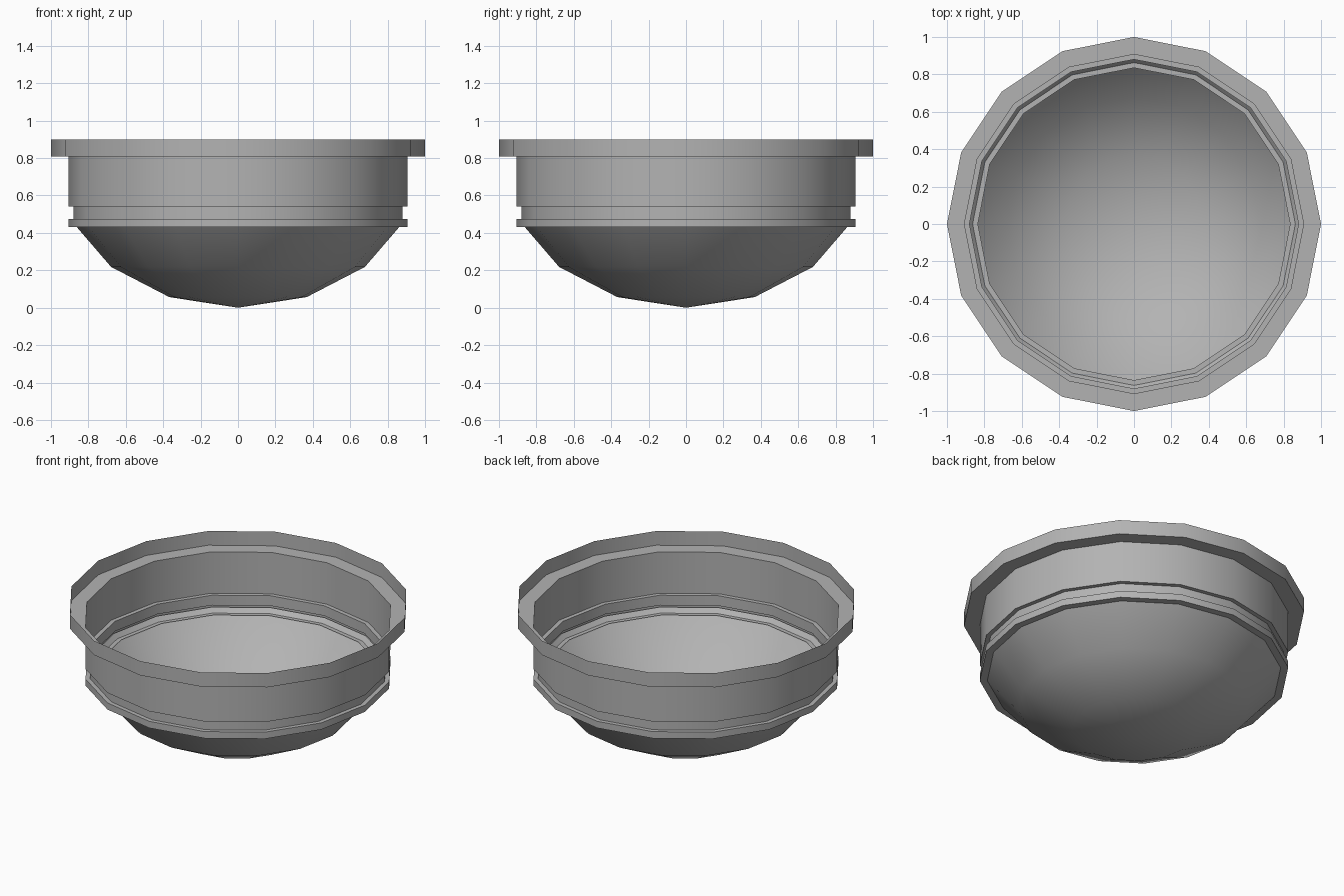
import bpy
import bmesh
from math import pi, sin, cos, radians

SIDES = 16

cube = bpy.data.objects.get("Cube")
if cube:
    bpy.data.objects.remove(cube, do_unlink=True)

grey = bpy.data.materials.new("plain grey")
grey.use_nodes = True
tone = (0.45, 0.45, 0.45, 1)
grey.diffuse_color = tone
grey.node_tree.nodes["Principled BSDF"].inputs["Base Color"].default_value = tone


def lathe(name, profile):
    """Revolve an (r, z) profile, ordered bottom to top, into a thin shell."""
    bm = bmesh.new()
    verts = [bm.verts.new((r, 0, z)) for r, z in profile]
    edges = [bm.edges.new(pair) for pair in zip(verts, verts[1:])]
    bmesh.ops.spin(bm, geom=verts + edges, axis=(0, 0, 1), cent=(0, 0, 0),
                   angle=2 * pi, steps=SIDES, use_duplicate=False)
    bmesh.ops.remove_doubles(bm, verts=bm.verts, dist=0.0005)
    bmesh.ops.recalc_face_normals(bm, faces=bm.faces)
    # Make the shell face outward
    if max(bm.faces, key=lambda f: f.calc_center_median().xy.length
           - abs(f.normal.z)).normal.dot((0, 0, 1)) is None:
        pass
    wall = max((f for f in bm.faces if abs(f.normal.z) < 0.95),
               key=lambda f: f.calc_center_median().xy.length)
    if wall.normal.xy.dot(wall.calc_center_median().xy) < 0:
        bmesh.ops.reverse_faces(bm, faces=bm.faces)
    mesh = bpy.data.meshes.new(name)
    bm.to_mesh(mesh)
    bm.free()
    mesh.materials.append(grey)
    obj = bpy.data.objects.new(name, mesh)
    bpy.context.collection.objects.link(obj)
    bpy.ops.object.select_all(action="DESELECT")
    obj.select_set(True)
    bpy.context.view_layer.objects.active = obj
    bpy.ops.object.shade_smooth_by_angle(angle=radians(30))
    return obj


# Shallow bowl: a flattened part of a sphere whose edge sits inside the lip
radius, height = 0.96, 0.745
steps = [i * pi / 8 for i in range(4)]
lathe("bowl", [(radius * sin(a), height * (1 - cos(a))) for a in steps])

# Collar: lower ledge, lip, groove, tall wall and wide top flange
lathe("collar", [
    (0.835, 0.432), (0.907, 0.432), (0.907, 0.475),
    (0.88, 0.475), (0.88, 0.54), (0.907, 0.54),
    (0.907, 0.808), (1.0, 0.808), (1.0, 0.9),
])
